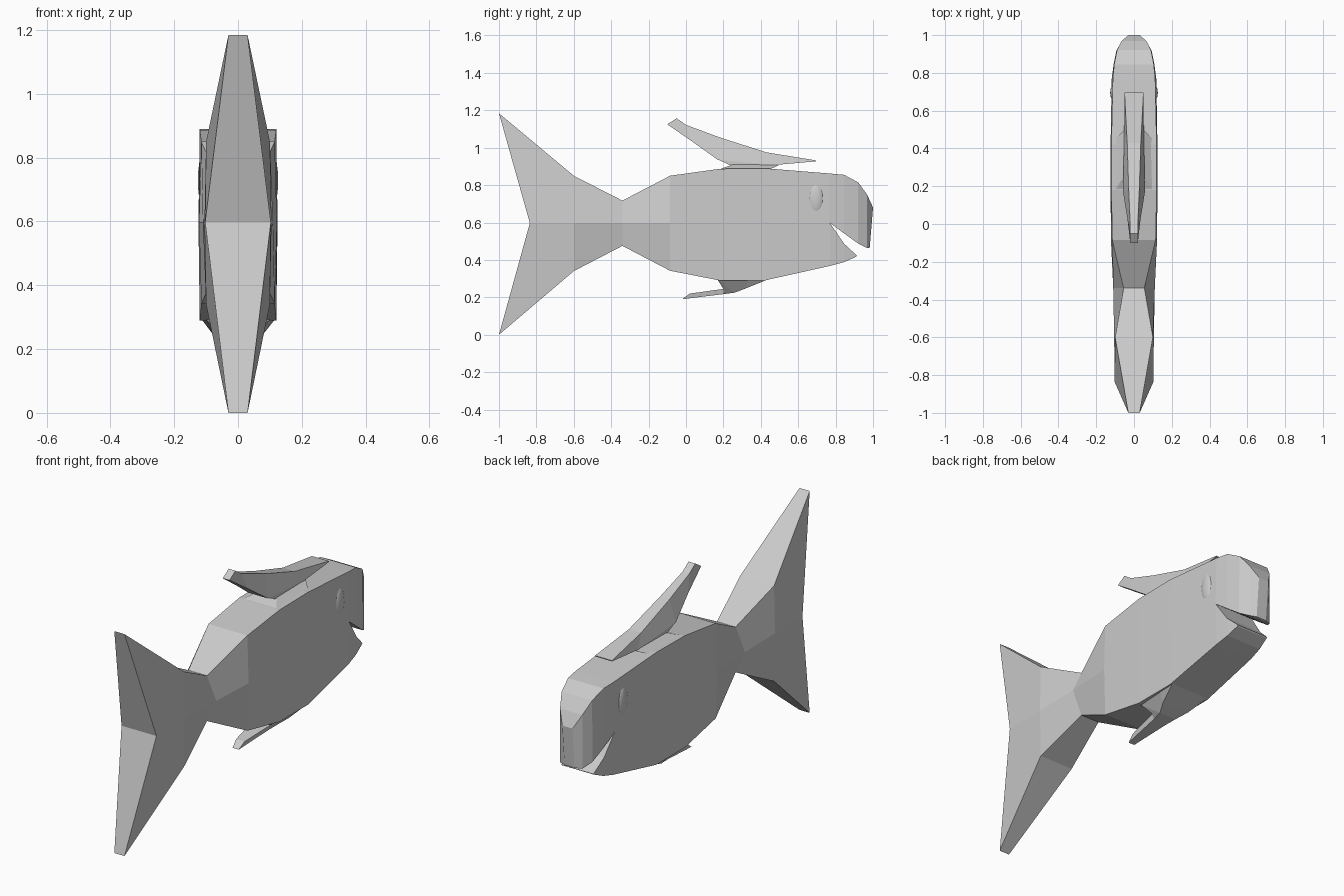
import bpy, bmesh


def loft(bm, stations, cap_start=True, cap_end=True):
    """Stations are top-to-bottom columns of (y, z, half width), mirrored in x."""
    cols = []
    for st in stations:
        r = [bm.verts.new((w, y, z)) for y, z, w in st]
        l = [bm.verts.new((-w, y, z)) for y, z, w in st]
        cols.append((r, l))
    for (r0, l0), (r1, l1) in zip(cols, cols[1:]):
        ring0, ring1 = r0 + l0[::-1], r1 + l1[::-1]
        n = len(ring0)
        for i in range(n):
            j = (i + 1) % n
            bm.faces.new((ring0[i], ring0[j], ring1[j], ring1[i]))
    caps = ([cols[0]] if cap_start else []) + ([cols[-1]] if cap_end else [])
    for r, l in caps:
        for i in range(len(r) - 1):
            bm.faces.new((r[i], r[i + 1], l[i + 1], l[i]))


def finish(bm, name):
    bmesh.ops.remove_doubles(bm, verts=bm.verts, dist=0.0005)
    bmesh.ops.recalc_face_normals(bm, faces=bm.faces)
    me = bpy.data.meshes.new(name)
    bm.to_mesh(me)
    bm.free()
    ob = bpy.data.objects.new(name, me)
    bpy.context.collection.objects.link(ob)
    return ob


# Body with forked tail
bm = bmesh.new()
loft(bm, [
    [(-1, 1.184, .03), (-.835, .597, .103), (-1, 0, .03)],
    [(-.6, .85, .10), (-.6, .597, .105), (-.6, .34, .10)],
    [(-.34, .717, .055), (-.34, .597, .11), (-.34, .475, .055)],
    [(-.085, .85, .115), (-.085, .597, .122), (-.085, .342, .115)],
    [(.18, .887, .12), (.18, .597, .124), (.18, .29, .12)],
    [(.42, .89, .12), (.42, .597, .124), (.42, .29, .12)],
    [(.77, .862, .112), (.77, .597, .118), (.77, .368, .112)],
], cap_end=False)
# Upper jaw and snout
loft(bm, [
    [(.77, .862, .112), (.77, .597, .118)],
    [(.845, .855, .105), (.845, .542, .108)],
    [(.92, .815, .09), (.92, .488, .092)],
    [(.968, .75, .066), (.968, .463, .066)],
    [(1.0, .68, .03), (.982, .463, .03)],
], cap_start=False)
# Lower jaw
loft(bm, [
    [(.77, .597, .118), (.77, .368, .112)],
    [(.845, .487, .108), (.845, .388, .104)],
    [(.915, .422, .094), (.91, .417, .094)],
], cap_start=False)
finish(bm, "fish_body")

# Swept dorsal fin
bm = bmesh.new()
loft(bm, [
    [(.695, .932, .05), (.695, .927, .05)],
    [(.43, .975, .036), (.48, .908, .052)],
    [(.18, 1.055, .028), (.17, .935, .058)],
    [(0, 1.122, .02), (.03, 1.035, .035)],
    [(-.05, 1.157, .02), (-.1, 1.125, .02)],
])
# Fin root on the back
loft(bm, [
    [(.5, .908, .05), (.45, .885, .1)],
    [(.25, .91, .055), (.18, .885, .1)],
])
loft(bm, [
    [(.48, .915, .05), (.48, .9, .05)],
    [(.17, .937, .056), (.25, .9, .056)],
])
finish(bm, "dorsal_fin")

# Belly fin
bm = bmesh.new()
loft(bm, [
    [(.43, .292, .115), (.42, .288, .11)],
    [(.33, .292, .11), (.32, .248, .08)],
    [(.17, .292, .10), (.26, .225, .05)],
    [(.2, .245, .05), (.2, .217, .04)],
    [(.02, .22, .025), (-.02, .19, .018)],
])
finish(bm, "belly_fin")

# Eyes
for side, name in ((1, "right_eye"), (-1, "left_eye")):
    bpy.ops.mesh.primitive_uv_sphere_add(segments=24, ring_count=14, radius=1,
                                         location=(side * .108, .695, .728))
    ob = bpy.context.object
    ob.name = name
    ob.scale = (.018, .04, .08)
    bpy.ops.object.shade_smooth()
